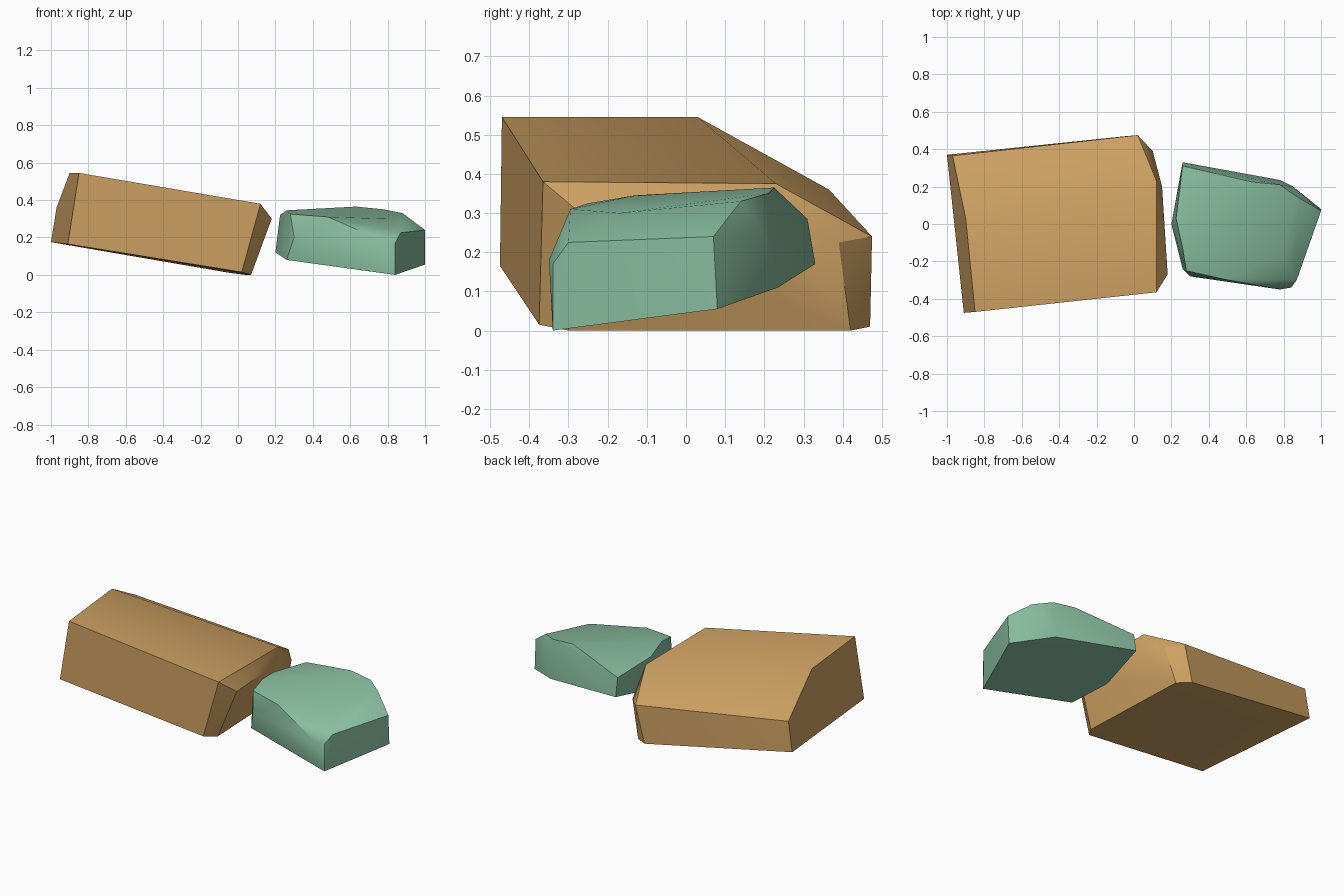
import bpy
import bmesh
import math


def make_material(name, color):
    material = bpy.data.materials.new(name)
    material.use_nodes = True
    rgba = (*color, 1.0)
    material.diffuse_color = rgba
    shader = next(n for n in material.node_tree.nodes if n.type == "BSDF_PRINCIPLED")
    shader.inputs["Base Color"].default_value = rgba
    return material


def make_stone(name, outlines, material, flatness):
    """Wrap a faceted skin around a few outlines and merge nearly flat facets."""
    bm = bmesh.new()
    for outline in outlines:
        for corner in outline:
            bm.verts.new(corner)
    hull = bmesh.ops.convex_hull(bm, input=bm.verts[:])
    loose = set(hull["geom_interior"]) | set(hull["geom_unused"])
    loose_verts = [item for item in loose if isinstance(item, bmesh.types.BMVert)]
    bmesh.ops.delete(bm, geom=loose_verts, context="VERTS")
    bmesh.ops.dissolve_limit(bm, angle_limit=math.radians(flatness),
                             verts=bm.verts[:], edges=bm.edges[:])
    bmesh.ops.recalc_face_normals(bm, faces=bm.faces[:])
    mesh = bpy.data.meshes.new(name)
    bm.to_mesh(mesh)
    bm.free()
    mesh.materials.append(material)
    stone = bpy.data.objects.new(name, mesh)
    bpy.context.collection.objects.link(stone)
    bpy.ops.object.select_all(action="DESELECT")
    stone.select_set(True)
    bpy.context.view_layer.objects.active = stone
    bpy.ops.object.shade_smooth_by_angle(angle=math.radians(30))
    return stone


default_cube = bpy.data.objects.get("Cube")
if default_cube:
    bpy.data.objects.remove(default_cube, do_unlink=True)

sandstone = make_material("sandstone tan", (0.62, 0.36, 0.125))
green_stone = make_material("muted green", (0.25, 0.51, 0.35))

# Long tan slab: a five-sided section running downhill to a bevelled end
slab_left_end = [
    (-0.91, -0.475, 0.165), (-0.85, -0.47, 0.545), (-0.9, 0.03, 0.545),
    (-0.97, 0.365, 0.36), (-1, 0.37, 0.175),
]
slab_right_shoulder = [
    (0.02, -0.375, 0.015), (0.12, -0.365, 0.38), (0.12, 0.23, 0.375),
    (0.02, 0.475, 0.24), (-0.04, 0.47, 0.01),
]
slab_right_tip = [
    (0.07, -0.3, 0), (0.18, -0.27, 0.3), (0.15, 0.2, 0.3),
    (0.1, 0.39, 0.225), (0.04, 0.42, 0),
]
make_stone("tan_slab_stone", [slab_left_end, slab_right_shoulder, slab_right_tip],
           sandstone, 2)

# Small green boulder: base, widest girth and rounded crown
boulder_base = [
    (0.84, -0.34, 0), (1, 0.08, 0.055), (0.78, 0.235, 0.11),
    (0.26, 0.33, 0.17), (0.2, 0, 0.12), (0.26, -0.24, 0.08),
]
boulder_girth = [
    (0.3, -0.28, 0.2), (0.78, -0.35, 0.18), (0.84, -0.34, 0.17),
    (0.87, -0.3, 0.225), (1, 0.07, 0.24), (0.85, 0.2, 0.25),
    (0.26, 0.31, 0.285),
]
boulder_crown = [
    (0.28, -0.25, 0.325), (0.48, -0.295, 0.31), (0.79, -0.17, 0.3),
    (0.88, 0.14, 0.33), (0.78, 0.21, 0.35), (0.63, 0.225, 0.365),
    (0.26, -0.13, 0.345), (0.225, 0.03, 0.32),
]
make_stone("green_boulder", [boulder_base, boulder_girth, boulder_crown],
           green_stone, 2)
